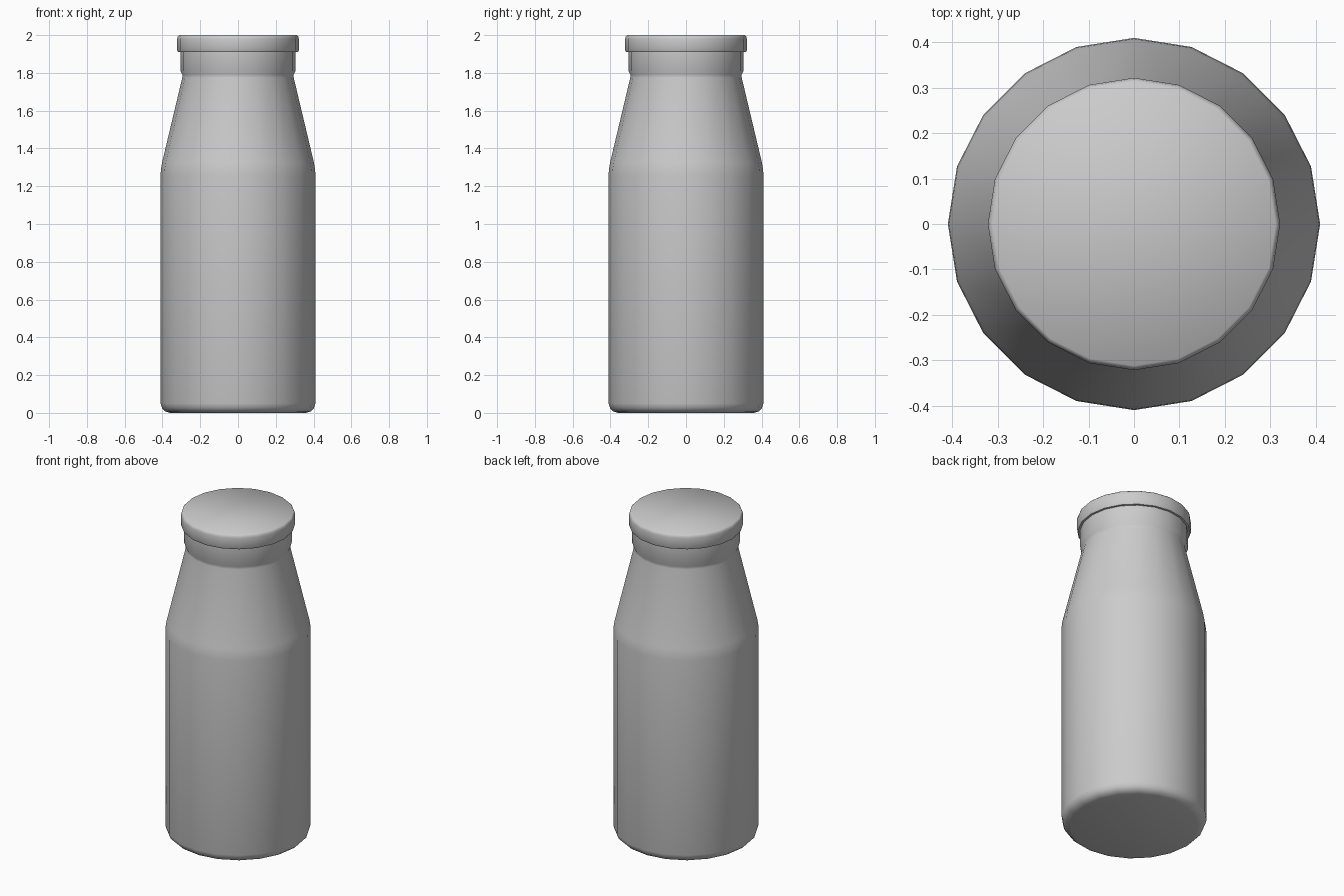
import bpy, bmesh, math

SIDES = 20

cube = bpy.data.objects.get("Cube")
if cube:
    bpy.data.objects.remove(cube, do_unlink=True)


def make_material(name, colour):
    mat = bpy.data.materials.new(name)
    mat.use_nodes = True
    mat.diffuse_color = colour
    mat.node_tree.nodes["Principled BSDF"].inputs["Base Color"].default_value = colour
    return mat


def lathe(name, profile, mat):
    """Turn a (radius, height) profile around z, closing both ends."""
    bm = bmesh.new()
    rings = []
    for r, z in profile:
        angles = [math.tau * i / SIDES for i in range(SIDES)]
        rings.append([bm.verts.new((r * math.cos(a), r * math.sin(a), z)) for a in angles])
    for low, high in zip(rings, rings[1:]):
        for i in range(SIDES):
            j = (i + 1) % SIDES
            bm.faces.new((low[i], low[j], high[j], high[i]))
    bm.faces.new(rings[0][::-1])
    bm.faces.new(rings[-1])
    mesh = bpy.data.meshes.new(name)
    bm.to_mesh(mesh)
    bm.free()
    mesh.materials.append(mat)
    obj = bpy.data.objects.new(name, mesh)
    bpy.context.collection.objects.link(obj)
    bpy.ops.object.select_all(action='DESELECT')
    obj.select_set(True)
    bpy.context.view_layer.objects.active = obj
    bpy.ops.object.shade_smooth_by_angle(angle=math.radians(50))
    return obj


grey = make_material("plain grey", (0.6, 0.6, 0.6, 1))

# Bottle body: rounded base, straight wall, sloped shoulder, neck ring
lathe("bottle_body", [
    (0.36, 0.0), (0.385, 0.008), (0.402, 0.025), (0.41, 0.05),
    (0.41, 1.26), (0.408, 1.29), (0.402, 1.325),
    (0.295, 1.775), (0.295, 1.79), (0.305, 1.81), (0.305, 1.92),
], grey)

# Lid: slightly wider disc with softened rims
lathe("lid", [
    (0.30, 1.91), (0.317, 1.911), (0.322, 1.92),
    (0.322, 1.98), (0.319, 1.993), (0.312, 2.0),
], grey)
